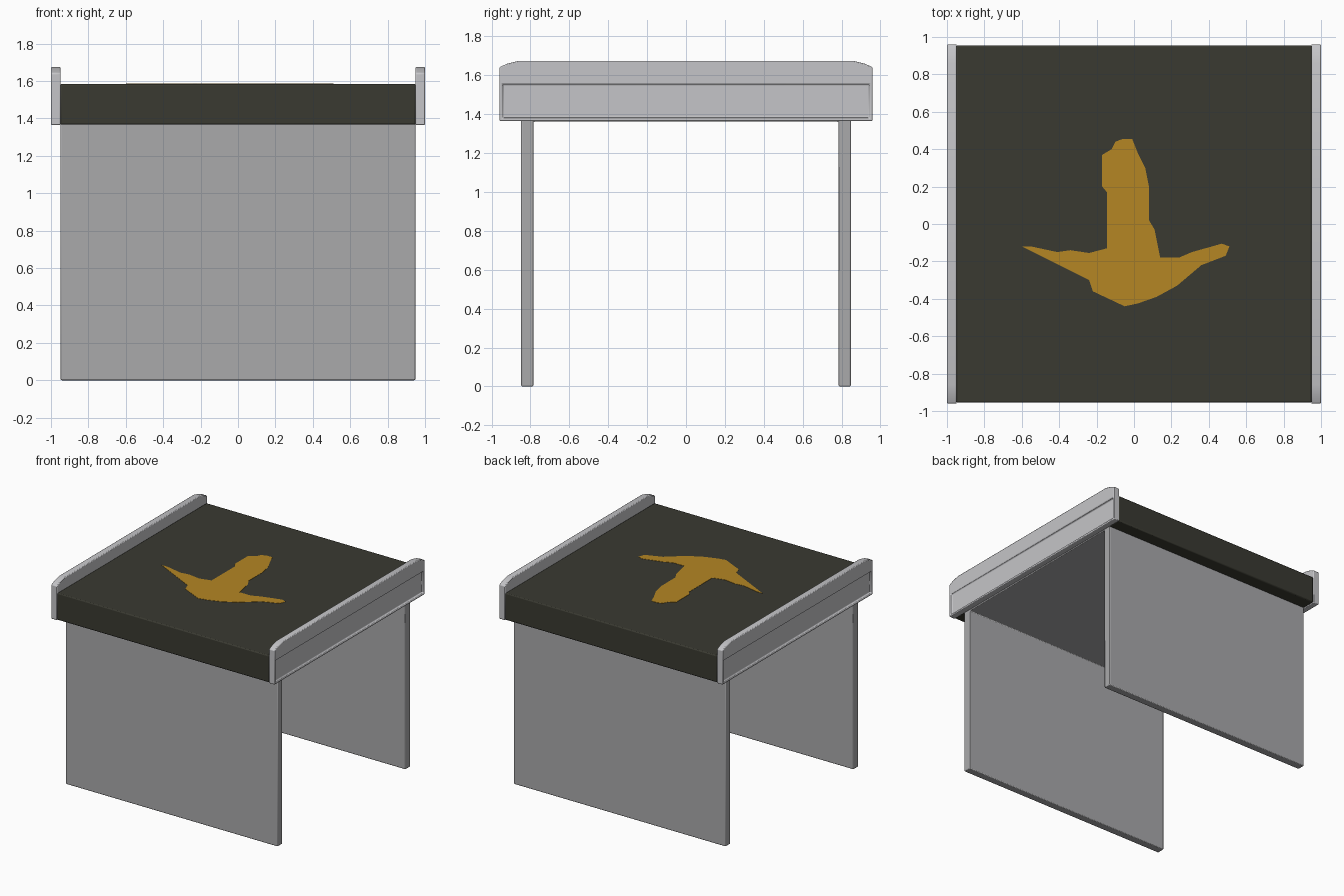
import bpy, bmesh

if "Cube" in bpy.data.objects:
    bpy.data.objects.remove(bpy.data.objects["Cube"])


def material(name, rgb):
    m = bpy.data.materials.new(name)
    m.diffuse_color = (*rgb, 1)
    m.use_nodes = True
    m.node_tree.nodes["Principled BSDF"].inputs["Base Color"].default_value = m.diffuse_color
    return m


OLIVE = material("dark olive", (0.042, 0.042, 0.031))
STEEL = material("light steel", (0.56, 0.56, 0.58))
GREY = material("mid grey", (0.40, 0.40, 0.41))
YELLOW = material("mustard yellow", (0.46, 0.24, 0.017))


def finish(name, bm, mat, bevel=0.0, mirror=None):
    bmesh.ops.recalc_face_normals(bm, faces=bm.faces)
    me = bpy.data.meshes.new(name)
    bm.to_mesh(me)
    bm.free()
    me.materials.append(mat)
    ob = bpy.data.objects.new(name, me)
    bpy.context.collection.objects.link(ob)
    if mirror is not None:
        mod = ob.modifiers.new("mirror", 'MIRROR')
        mod.use_axis = [i == mirror for i in range(3)]
    if bevel:
        mod = ob.modifiers.new("bevel", 'BEVEL')
        mod.width = bevel
        mod.segments = 2
        mod.limit_method = 'ANGLE'
    bpy.context.view_layer.objects.active = ob
    ob.select_set(True)
    bpy.ops.object.shade_smooth_by_angle()
    ob.select_set(False)
    return ob


def prism(points, offset):
    """Closed solid made by pushing an outline along an offset."""
    bm = bmesh.new()
    face = bm.faces.new([bm.verts.new(p) for p in points])
    ext = bmesh.ops.extrude_face_region(bm, geom=[face], use_keep_orig=True)
    moved = [v for v in ext["geom"] if isinstance(v, bmesh.types.BMVert)]
    bmesh.ops.translate(bm, verts=moved, vec=offset)
    bmesh.ops.recalc_face_normals(bm, faces=bm.faces)
    return bm


# Table top slab
top = [(-0.95, -0.955, 1.367), (0.95, -0.955, 1.367),
       (0.95, 0.955, 1.367), (-0.95, 0.955, 1.367)]
finish("table_top", prism(top, (0, 0, 0.218)), OLIVE, 0.008)

# Two leg panels joined by a thin under plate: one U-shaped profile
u = [(-0.848, 0), (-0.785, 0), (-0.785, 1.362), (0.785, 1.362),
     (0.785, 0), (0.848, 0), (0.848, 1.375), (-0.848, 1.375)]
finish("leg_panels", prism([(-0.948, y, z) for y, z in u], (1.896, 0, 0)), GREY, 0.006)

# Side rails with clipped top corners and a recessed outer panel
half = [(0.96, 1.365), (0.96, 1.642), (0.92, 1.660), (0.86, 1.675)]
outline = half + [(-y, z) for y, z in reversed(half)]
bm = prism([(0.948, y, z) for y, z in outline], (0.052, 0, 0))
outer = [f for f in bm.faces if f.normal.x > 0.9]
bmesh.ops.bisect_plane(bm, geom=outer + list({e for f in outer for e in f.edges})
                       + list({v for f in outer for v in f.verts}),
                       plane_co=(0, 0, 1.572), plane_no=(0, 0, 1))
lower = [f for f in bm.faces if f.normal.x > 0.9 and f.calc_center_median().z < 1.55]
bmesh.ops.inset_region(bm, faces=lower, thickness=0.016, use_even_offset=True)
rim = bmesh.ops.inset_region(bm, faces=lower, thickness=0.003, depth=-0.015)
finish("side_rails", bm, STEEL, 0.006, mirror=0)

# Painted arrow-like patch on the table top
patch = [(-0.10, 0.44), (-0.06, 0.455), (-0.01, 0.455), (0.02, 0.38), (0.06, 0.30),
         (0.08, 0.20), (0.08, 0.02), (0.11, -0.03), (0.14, -0.18), (0.24, -0.18),
         (0.31, -0.15), (0.47, -0.105), (0.51, -0.12), (0.49, -0.17), (0.36, -0.22),
         (0.23, -0.33), (0.12, -0.39), (0.02, -0.425), (-0.05, -0.44), (-0.22, -0.36),
         (-0.24, -0.30), (-0.46, -0.19), (-0.60, -0.12), (-0.55, -0.12), (-0.41, -0.15),
         (-0.34, -0.14), (-0.24, -0.155), (-0.145, -0.13), (-0.145, 0.17),
         (-0.17, 0.20), (-0.17, 0.37), (-0.12, 0.40)]
finish("painted_patch", prism([(x, y, 1.582) for x, y in patch], (0, 0, 0.005)), YELLOW)
